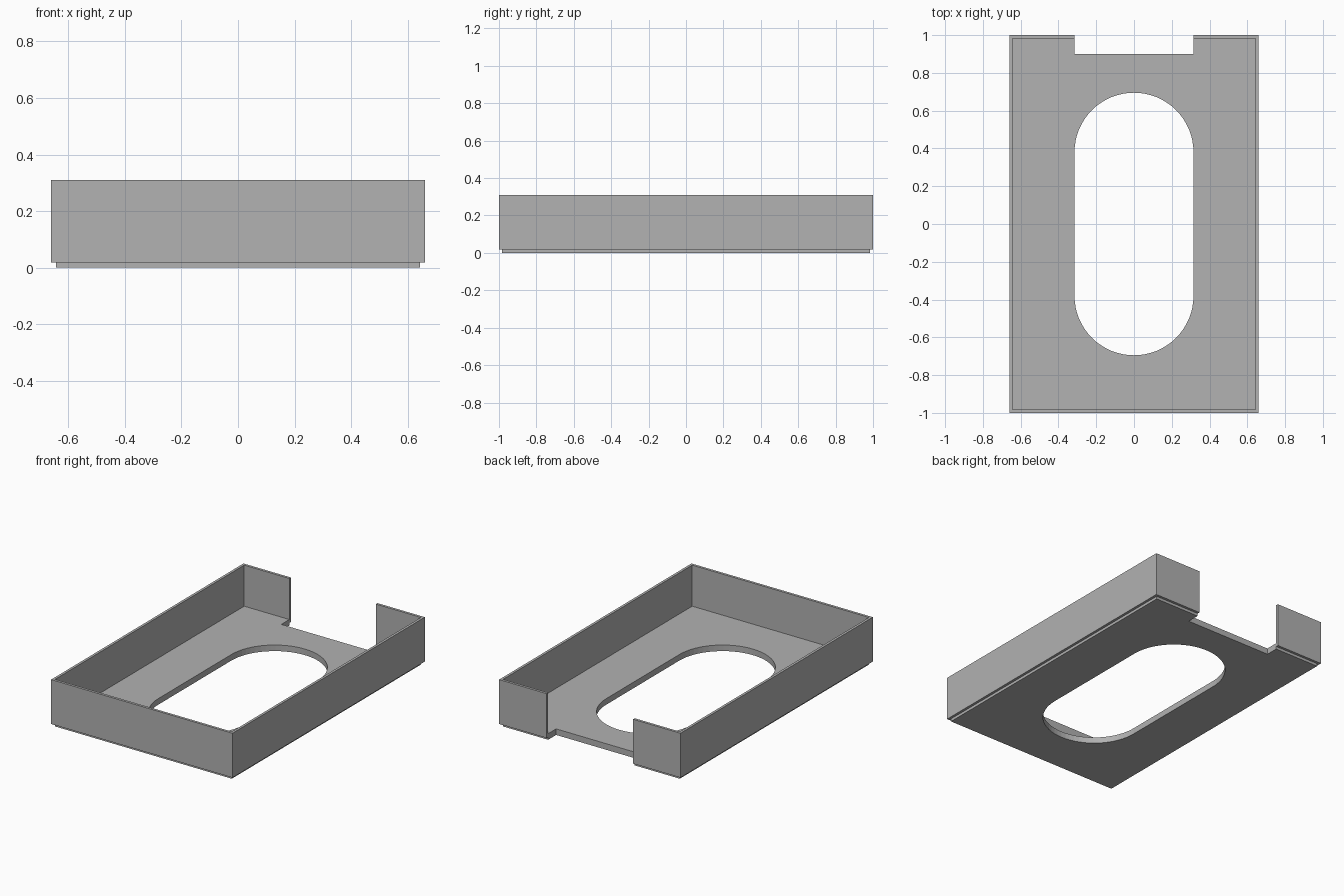
import bpy, bmesh, math

if "Cube" in bpy.data.objects:
    bpy.data.objects.remove(bpy.data.objects["Cube"], do_unlink=True)

HALF_X, HALF_Y, HEIGHT = 0.66, 1.0, 0.31
INSET = 0.017          # wall thickness and plinth step
STEP, FLOOR = 0.018, 0.04
OPENING = 0.315        # half width of the slot and the rear gap
SLOT_END = 0.695

grey = bpy.data.materials.new("plain grey")
grey.use_nodes = True
colour = (0.445, 0.445, 0.445, 1)
grey.diffuse_color = colour
grey.node_tree.nodes["Principled BSDF"].inputs["Base Color"].default_value = colour


def loft(name, rings):
    """Closed solid through a stack of matching point rings, capped at both ends."""
    bm = bmesh.new()
    loops = [[bm.verts.new(p) for p in ring] for ring in rings]
    n = len(loops[0])
    for a, b in zip(loops, loops[1:]):
        for i in range(n):
            j = (i + 1) % n
            bm.faces.new((a[i], a[j], b[j], b[i]))
    bm.faces.new(loops[0][::-1])
    bm.faces.new(loops[-1])
    bmesh.ops.recalc_face_normals(bm, faces=bm.faces)
    mesh = bpy.data.meshes.new(name)
    bm.to_mesh(mesh)
    bm.free()
    mesh.materials.append(grey)
    obj = bpy.data.objects.new(name, mesh)
    bpy.context.collection.objects.link(obj)
    return obj


def rectangle(x0, x1, y0, y1, z):
    return [(x0, y0, z), (x1, y0, z), (x1, y1, z), (x0, y1, z)]


def tray_ring(inset, z):
    x, y = HALF_X - inset, HALF_Y - inset
    return rectangle(-x, x, -y, y, z)


def slot_ring(z, steps=32):
    ring = []
    for side in (1, -1):
        for i in range(steps + 1):
            a = math.pi * i / steps
            ring.append((side * OPENING * math.cos(a),
                         side * (SLOT_END - OPENING + OPENING * math.sin(a)), z))
    return ring


# Tray: stepped plinth, outer walls, rim, inner walls and floor
tray = loft("tray", [tray_ring(INSET, 0), tray_ring(INSET, STEP), tray_ring(0, STEP),
                     tray_ring(0, HEIGHT), tray_ring(INSET, HEIGHT), tray_ring(INSET, FLOOR)])

# Cutters: rounded floor slot and gap in the rear wall
cutters = [
    loft("slot_cutter", [slot_ring(-0.1), slot_ring(0.2)]),
    loft("rear_gap_cutter", [rectangle(-OPENING, OPENING, 0.9, 1.1, z) for z in (-0.1, 0.5)]),
]
bpy.context.view_layer.objects.active = tray
for cutter in cutters:
    cutter.hide_render = True
    cut = tray.modifiers.new(cutter.name, "BOOLEAN")
    cut.operation = "DIFFERENCE"
    cut.solver = "EXACT"
    cut.object = cutter
    bpy.ops.object.modifier_apply(modifier=cut.name)
    bpy.data.objects.remove(cutter, do_unlink=True)
